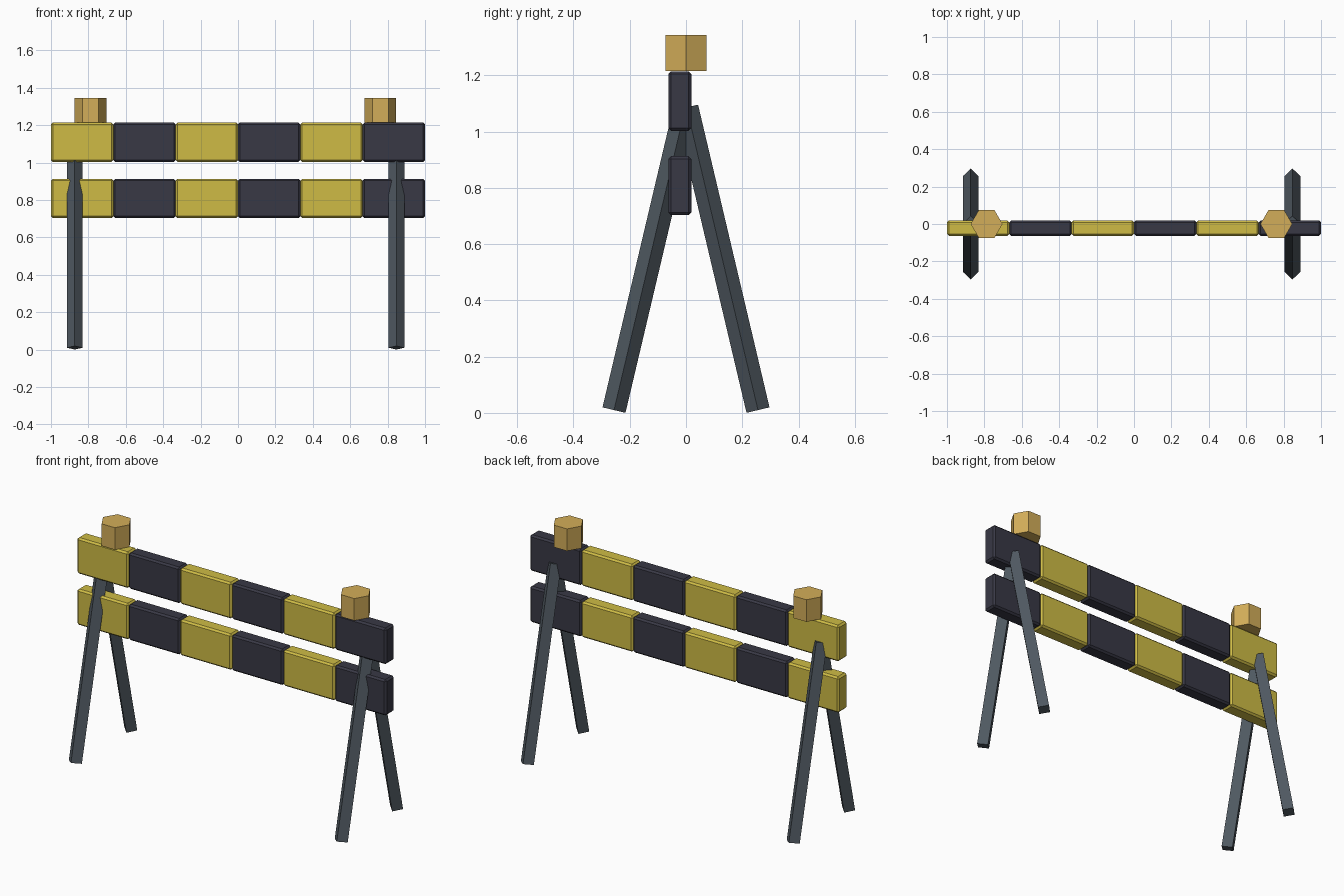
import bpy
from math import radians
from mathutils import Vector

if "Cube" in bpy.data.objects:
    bpy.data.objects.remove(bpy.data.objects["Cube"])


def material(name, color):
    m = bpy.data.materials.new(name)
    m.diffuse_color = color
    m.use_nodes = True
    m.node_tree.nodes["Principled BSDF"].inputs["Base Color"].default_value = m.diffuse_color
    return m


yellow = material("yellow_paint", (0.62, 0.50, 0.06, 1))
black = material("black_paint", (0.04, 0.04, 0.06, 1))
steel = material("dark_steel", (0.08, 0.10, 0.12, 1))
amber = material("amber", (0.65, 0.42, 0.10, 1))


def board_block(name, x0, x1, z0, z1, mat):
    bpy.ops.mesh.primitive_cube_add(size=1, location=((x0 + x1) / 2, -0.022, (z0 + z1) / 2))
    ob = bpy.context.object
    ob.name = name
    ob.scale = (x1 - x0, 0.082, z1 - z0)
    bpy.ops.object.transform_apply(location=False, rotation=False, scale=True)
    bevel = ob.modifiers.new("edge_bevel", 'BEVEL')
    bevel.width = 0.01
    bevel.segments = 1
    ob.data.materials.append(mat)


def prism(name, sides, radius, start, end, turn, mat):
    start, end = Vector(start), Vector(end)
    axis = end - start
    bpy.ops.mesh.primitive_cylinder_add(vertices=sides, radius=radius, depth=axis.length,
                                        location=(start + end) / 2)
    ob = bpy.context.object
    ob.name = name
    # spin about own axis, then lean within the y-z plane
    lean = Vector((0, 0, 1)).rotation_difference(axis.normalized())
    spin = Vector((0, 0, 1))
    from_spin = spin.to_track_quat('Z', 'Y')
    from_spin.identity()
    ob.rotation_euler = (lean @ from_spin).to_euler()
    for v in ob.data.vertices:
        x, y = v.co.x, v.co.y
        if turn:
            v.co.x, v.co.y = -y, x
    ob.data.materials.append(mat)


# striped boards, six blocks each
step = 2 / 6
for board, z0, z1 in (("upper", 1.003, 1.214), ("lower", 0.703, 0.913)):
    for i in range(6):
        x0 = -1 + i * step
        board_block(f"{board}_board_block_{i + 1}", x0, x0 + step, z0, z1,
                    black if i % 2 else yellow)

# diamond section A-frame legs
for side, x in (("left", -0.873), ("right", 0.847)):
    for face, s in (("front", -1), ("back", 1)):
        prism(f"{side}_{face}_leg", 4, 0.042, (x, s * 0.256, 0.01),
              (x, s * 0.002, 1.086), False, steel)

# hexagonal warning lamps, corners pointing along x
for side, x in (("left", -0.788), ("right", 0.761)):
    prism(f"{side}_lamp", 6, 0.085, (x, 0, 1.215), (x, 0, 1.344), True, amber)
